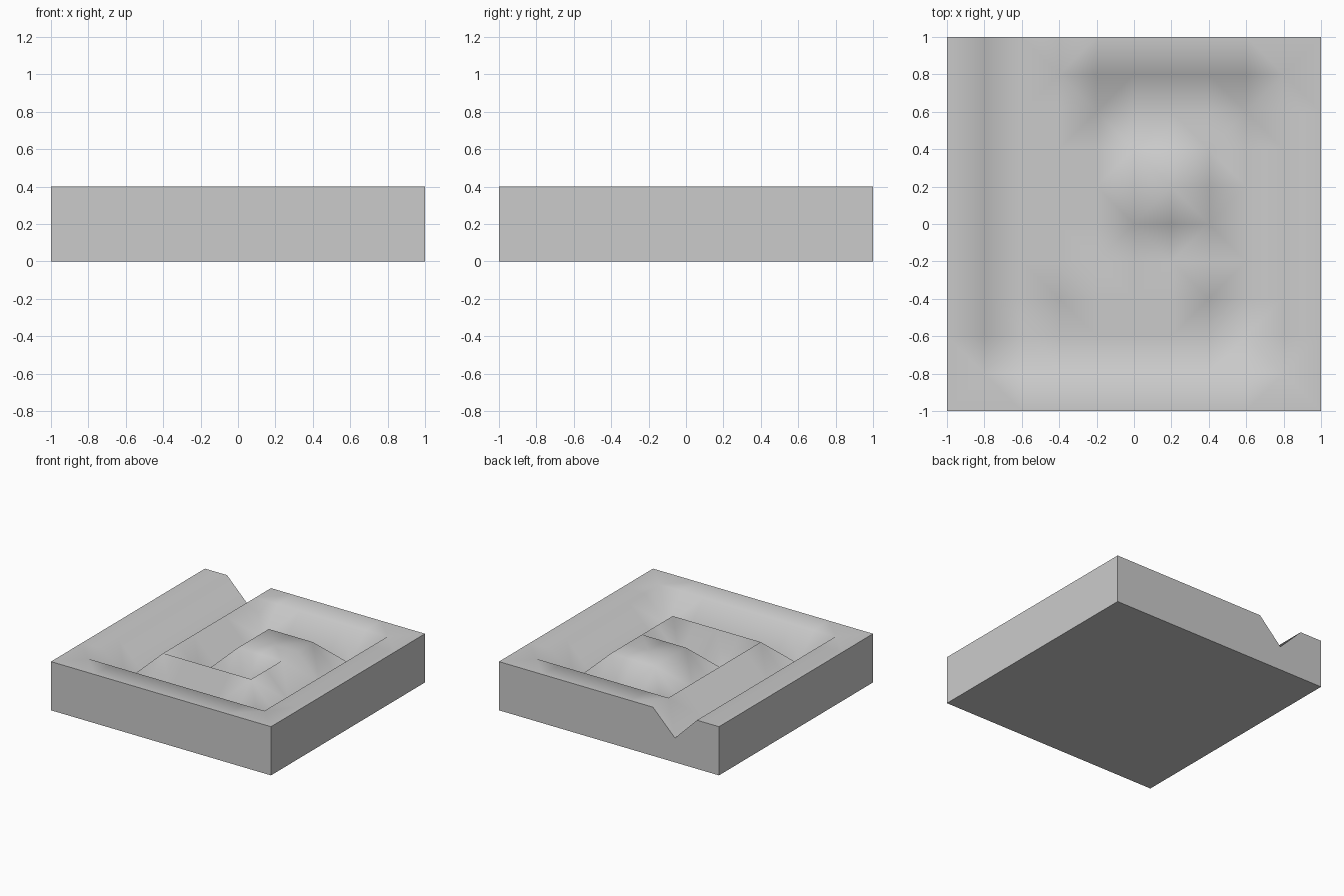
import bpy, bmesh

if "Cube" in bpy.data.objects:
    bpy.data.objects.remove(bpy.data.objects["Cube"])

STEP, TOP, GROOVE = 0.2, 0.4, 0.2

# Square spiral path of the groove floor, entering from the back edge
corners = [(-0.6, 1.0), (-0.6, -0.6), (0.6, -0.6), (0.6, 0.6),
           (-0.2, 0.6), (-0.2, -0.2), (0.2, -0.2)]


def cell(x, y):
    return round((x + 1) / STEP), round((y + 1) / STEP)


path = set()
for a, b in zip(corners, corners[1:]):
    (ax, ay), (bx, by) = cell(*a), cell(*b)
    n = max(abs(bx - ax), abs(by - ay))
    for k in range(n + 1):
        path.add((ax + (bx - ax) * k // n, ay + (by - ay) * k // n))

# Top surface: grid with the spiral pushed down
bm = bmesh.new()
bmesh.ops.create_grid(bm, x_segments=10, y_segments=10, size=1)
for v in bm.verts:
    v.co.z = GROOVE if cell(v.co.x, v.co.y) in path else TOP

# Split each quad from valley to ridge so corners are mitred
for f in list(bm.faces):
    bmesh.utils.face_split(f, *[v for v in f.verts
                                if sum(cell(v.co.x, v.co.y)) % 2 == 0])
for f in bm.faces:
    f.smooth = True

# Flat side walls and base
rim = [e for e in bm.edges if e.is_boundary]
for e in rim:
    e.smooth = False
walls = bmesh.ops.extrude_edge_only(bm, edges=rim)["geom"]
for g in walls:
    if isinstance(g, bmesh.types.BMVert):
        g.co.z = 0
    elif isinstance(g, bmesh.types.BMFace):
        g.smooth = False
for e in bm.edges:
    if any(not f.smooth for f in e.link_faces):
        e.smooth = False
base = [e for e in bm.edges if e.is_boundary]
bmesh.ops.holes_fill(bm, edges=base, sides=0)
for f in bm.faces:
    if all(v.co.z < 0.001 for v in f.verts):
        f.smooth = False
bmesh.ops.recalc_face_normals(bm, faces=bm.faces)

mesh = bpy.data.meshes.new("spiral_groove_block")
bm.to_mesh(mesh)
bm.free()
block = bpy.data.objects.new("spiral_groove_block", mesh)
bpy.context.collection.objects.link(block)
